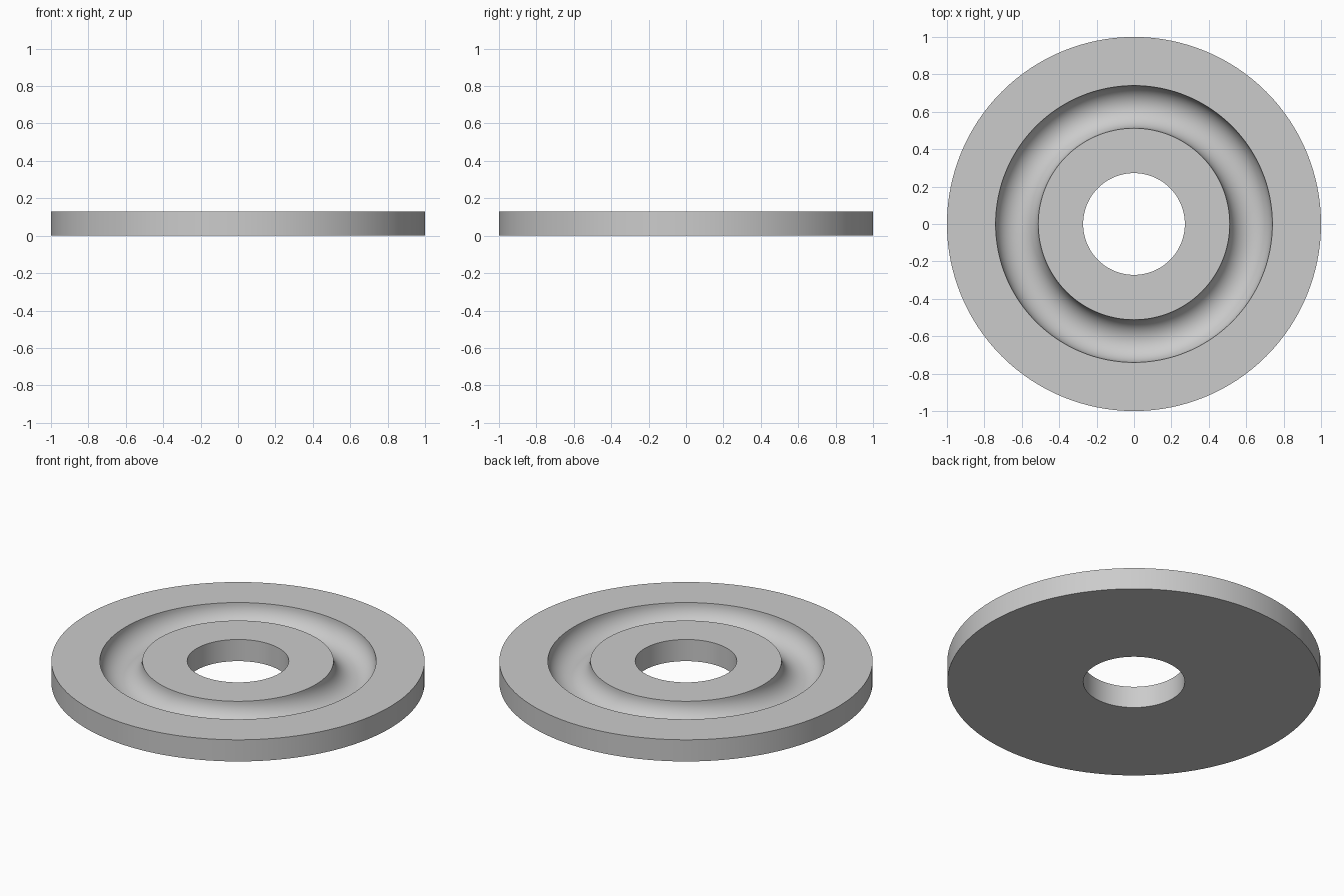
import bpy, bmesh, math

cube = bpy.data.objects.get("Cube")
if cube:
    bpy.data.objects.remove(cube, do_unlink=True)

OUTER, BORE, HEIGHT = 1.0, 0.272, 0.128
GROOVE_MID, GROOVE_R = 0.626, 0.114
SEGMENTS, ARC_STEPS = 128, 24

# Plain grey metal
grey = bpy.data.materials.new("grey metal")
grey.use_nodes = True
colour = (0.6, 0.6, 0.6, 1)
grey.diffuse_color = colour
grey.node_tree.nodes["Principled BSDF"].inputs["Base Color"].default_value = colour

# Cross-section: flat base, straight rim and bore, half-round groove in the top
profile = [(BORE, 0), (OUTER, 0), (OUTER, HEIGHT)]
for i in range(ARC_STEPS + 1):
    a = math.pi * i / ARC_STEPS
    profile.append((GROOVE_MID + GROOVE_R * math.cos(a),
                    HEIGHT - GROOVE_R * math.sin(a)))
profile.append((BORE, HEIGHT))

# Grooved ring: spin the cross-section around the vertical axis
bm = bmesh.new()
verts = [bm.verts.new((r, 0, z)) for r, z in profile]
edges = [bm.edges.new((v, verts[(i + 1) % len(verts)])) for i, v in enumerate(verts)]
bmesh.ops.spin(bm, geom=verts + edges, cent=(0, 0, 0), axis=(0, 0, 1),
               angle=math.tau, steps=SEGMENTS, use_merge=False)
bmesh.ops.remove_doubles(bm, verts=bm.verts, dist=0.0001)
bmesh.ops.recalc_face_normals(bm, faces=bm.faces)
mesh = bpy.data.meshes.new("grooved_ring")
bm.to_mesh(mesh)
bm.free()
mesh.materials.append(grey)
ring = bpy.data.objects.new("grooved_ring", mesh)
bpy.context.collection.objects.link(ring)

# Smooth curves with crisp rims
bpy.ops.object.select_all(action="DESELECT")
ring.select_set(True)
bpy.context.view_layer.objects.active = ring
bpy.ops.object.shade_smooth_by_angle(angle=math.radians(30))
